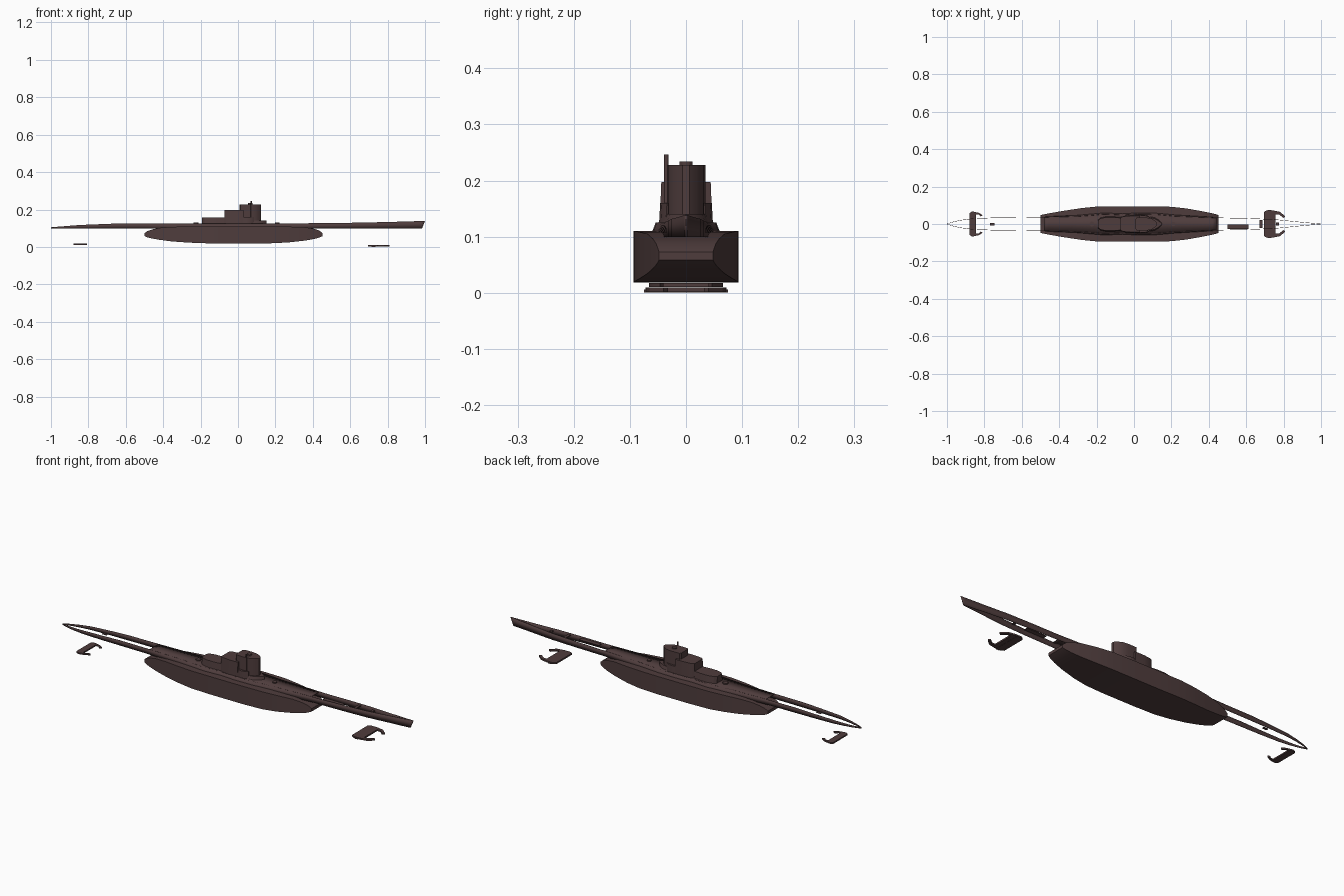
import bpy, bmesh, math

if "Cube" in bpy.data.objects:
    bpy.data.objects.remove(bpy.data.objects["Cube"])

# One dark brown paint
paint = bpy.data.materials.new("dark brown paint")
paint.diffuse_color = (0.078, 0.046, 0.046, 1)
paint.use_nodes = True
paint.node_tree.nodes["Principled BSDF"].inputs["Base Color"].default_value = paint.diffuse_color


def finish(name, bm, thickness=0, smooth=True):
    bmesh.ops.recalc_face_normals(bm, faces=bm.faces)
    me = bpy.data.meshes.new(name)
    bm.to_mesh(me)
    bm.free()
    me.materials.append(paint)
    ob = bpy.data.objects.new(name, me)
    bpy.context.collection.objects.link(ob)
    if thickness:
        m = ob.modifiers.new("thickness", 'SOLIDIFY')
        m.thickness = thickness
    if smooth:
        bpy.context.view_layer.objects.active = ob
        ob.select_set(True)
        bpy.ops.object.shade_smooth_by_angle(angle=math.radians(25))
        ob.select_set(False)
    return ob


def lerp(table, x):
    """Linear lookup in (x, value) pairs."""
    if x <= table[0][0]:
        return table[0][1]
    for (x0, v0), (x1, v1) in zip(table, table[1:]):
        if x <= x1:
            return v0 + (v1 - v0) * (x - x0) / (x1 - x0)
    return table[-1][1]


def loft(name, sections, closed=True, caps=True, thickness=0):
    bm = bmesh.new()
    rings = [[bm.verts.new(p) for p in s] for s in sections]
    n = len(rings[0])
    for a, b in zip(rings, rings[1:]):
        for i in range(n if closed else n - 1):
            j = (i + 1) % n
            bm.faces.new((a[i], a[j], b[j], b[i]))
    if caps:
        bm.faces.new(rings[0])
        bm.faces.new(rings[-1])
    return finish(name, bm, thickness)


def prism(name, half, z0, z1, flare=0.0):
    """Extrude a plan mirrored across y = 0; half lists (x, y>=0), flare widens the foot."""
    plan = half + [(x, -y) for x, y in reversed(half) if y > 0]
    s = lambda y: (y > 0) - (y < 0)
    return loft(name, [[(x, y + flare * s(y), z0) for x, y in plan],
                       [(x, y, z1) for x, y in plan]])


def box(name, x0, x1, y0, y1, z0, z1):
    return loft(name, [[(x0, y0, z), (x1, y0, z), (x1, y1, z), (x0, y1, z)] for z in (z0, z1)])


def cylinder(name, x, y, z0, z1, r, sides=12):
    ring = [(x + r * math.cos(t * math.tau / sides), y + r * math.sin(t * math.tau / sides))
            for t in range(sides)]
    return loft(name, [[(a, b, z) for a, b in ring] for z in (z0, z1)])


# Saddle tank body: rectangular sections narrowing to blunt ends
stations = [(-0.5, .048, .058, .073), (-0.485, .051, .051, .084), (-0.46, .056, .045, .093),
            (-0.42, .063, .038, .102), (-0.36, .073, .030, .107), (-0.28, .085, .024, .109),
            (-0.2, .093, .020, .110), (-0.08, .094, .018, .110), (0.1, .094, .018, .110),
            (0.2, .092, .020, .110), (0.28, .083, .025, .108), (0.36, .069, .034, .105),
            (0.41, .059, .043, .096), (0.435, .053, .050, .087), (0.453, .048, .058, .073)]
loft("tank_hull", [[(x, -w, b), (x, w, b), (x, w, t), (x, -w, t)] for x, w, b, t in stations])

# Deck casing shape tables
casing_w = [(-1, .001), (-.97, .012), (-.92, .022), (-.86, .030), (-.75, .034), (-.5, .037),
            (-.3, .042), (-.22, .048), (-.16, .054), (-.06, .049), (.02, .054), (.12, .052),
            (.22, .043), (.45, .034), (.6, .031), (.75, .025), (.88, .012), (1, .001)]
casing_top = [(-1, .105), (-.85, .117), (-.65, .125), (0, .125), (.5, .127), (.8, .133), (1, .139)]
foot_flare = [(-.5, 0), (-.25, .010), (.2, .010), (.45, 0)]

# Long casing side walls, open between them at the ends
xs = [-1 + i * 0.02 for i in range(101)]
for label, s in (("left", 1), ("right", -1)):
    wall = []
    for x in xs:
        w, f = lerp(casing_w, x), lerp(foot_flare, x)
        xb = min(x, 0.98 + (x - 0.98) * 0.2) if x > 0.98 else x
        zt = lerp(casing_top, x)
        wall.append([(xb, s * (w + f), 0.099), (x, s * w, zt)])
    loft("casing_wall_" + label, wall, closed=False, caps=False, thickness=0.002)

# Deck over the middle
loft("deck", [[(x, -lerp(casing_w, x), lerp(casing_top, x) - .001),
               (x, lerp(casing_w, x), lerp(casing_top, x) - .001)]
              for x in xs if -0.49 < x < 0.45], closed=False, caps=False, thickness=0.002)

# Conning tower: stepped decks, tall bridge and pointed front fairing
prism("tower_rear_step", [(-.192, .018), (-.18, .029), (-.15, .036), (-.11, .036), (-.07, .032),
                          (-.06, .032)], .124, .158, .004)
prism("tower_middle_step", [(-.072, .033), (-.06, .040), (-.02, .044), (.03, .044)], .124, .197, .003)
prism("tower_bridge", [(.008, .026), (.014, .034), (.06, .035), (.09, .031), (.112, .019),
                       (.124, .006)], .124, .228)
prism("tower_side_sponsons", [(.03, .044), (.05, .046), (.07, .043), (.085, .034)], .124, .160, .002)
prism("tower_front_fairing", [(.07, .036), (.11, .029), (.135, .014), (.152, 0)], .124, .140, .006)
cylinder("bridge_hatch", .065, 0, .228, .234, .012)
cylinder("periscope", .072, -.035, .128, .246, .004)
cylinder("rear_deck_hatch", -.225, 0, .124, .130, .013)
cylinder("front_deck_hatch", .21, 0, .124, .130, .011)

# Loose deck fittings between the open walls
box("deck_panel", .50, .612, -.026, -.004, .121, .124)
box("bow_fitting", .672, .686, -.022, .022, .122, .126)
box("bow_fitting_small", .76, .775, -.008, .008, .125, .129)
box("stern_fitting", -.77, -.745, -.007, .005, .114, .117)


# Diving planes: flat blade with a curling guard at each tip
def diving_planes(name, x0, x1, x2, span, tip, guard, z, h):
    prism(name + "_blade", [(x0, span * .88), (x0 + .012, span), (x1 - .01, span), (x1, span * .78)],
          z, z + h)
    for label, s in (("left", 1), ("right", -1)):
        plan = [(x1 - .012, span), (x1 + (x2 - x1) * .45, span * .9), (x2, tip),
                (x2 - .012, tip - guard * .4), (x1 + (x2 - x1) * .35, span - guard),
                (x1 - .012, span - guard)]
        loft(name + "_guard_" + label, [[(x, s * y, k) for x, y in plan] for k in (z, z + h)])


diving_planes("bow_planes", .695, .757, .810, .072, .040, .020, .001, .008)
diving_planes("stern_planes", -.880, -.846, -.808, .066, .046, .014, .010, .007)
box("bow_plane_pin", .715, .735, -.075, .075, .0, .006)
